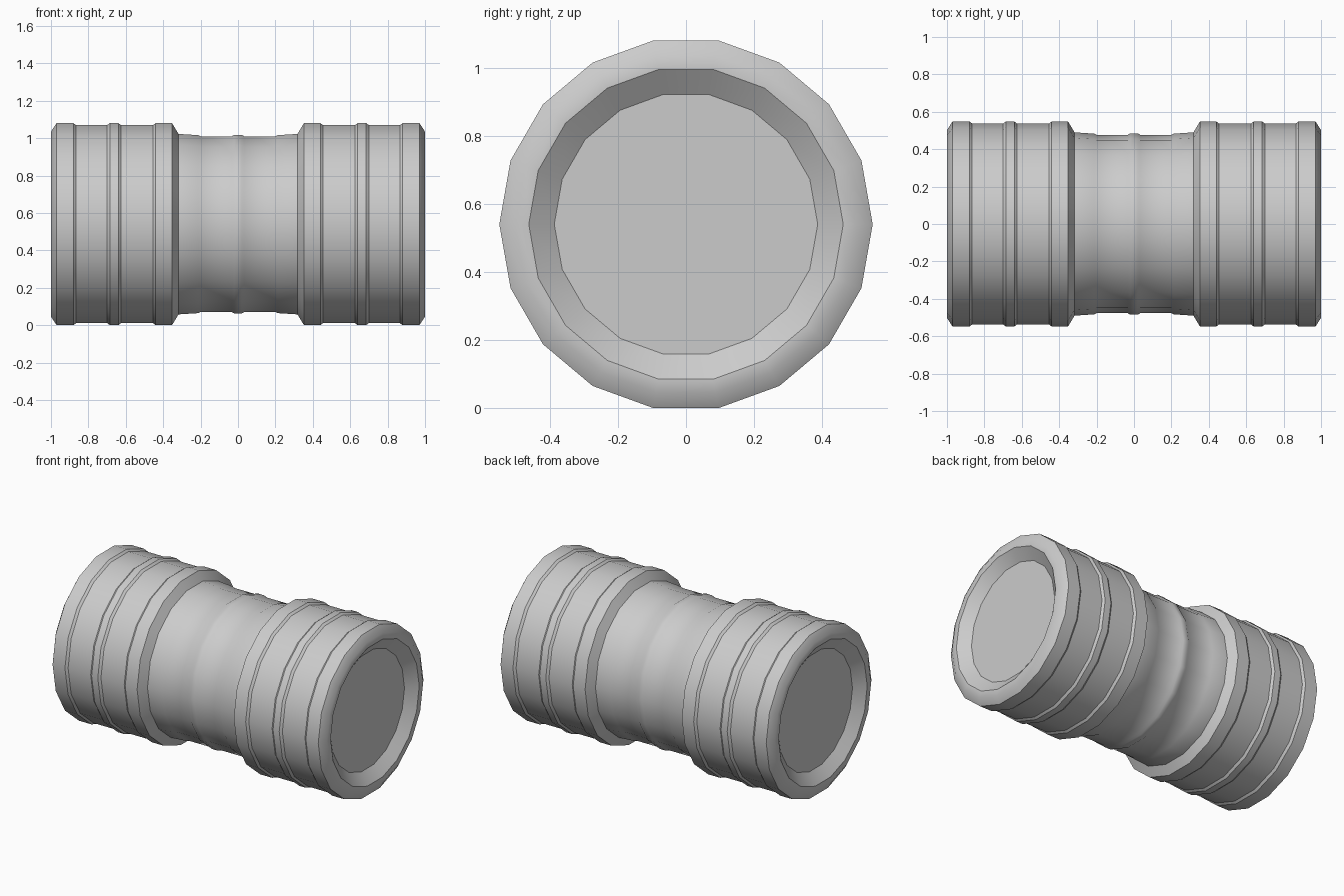
import bpy, bmesh
from math import cos, sin, tau, radians

SIDES = 18
R = 0.5485                                # outer radius
AXIS_Z = R * cos(radians(10))             # rests on a flat facet

cube = bpy.data.objects.get("Cube")
if cube:
    bpy.data.objects.remove(cube, do_unlink=True)

grey = bpy.data.materials.new("grey")
grey.use_nodes = True
grey.diffuse_color = (0.6, 0.6, 0.6, 1)
grey.node_tree.nodes["Principled BSDF"].inputs["Base Color"].default_value = (0.6, 0.6, 0.6, 1)


def mirrored(profile):
    return [(-x, r) for x, r in reversed(profile)]


def lathe(name, profile, cap=None):
    """Turn an (x, radius) profile around the long axis; cap is 'first' or 'last'."""
    bm = bmesh.new()
    rings = [[bm.verts.new((x, r * cos(tau * i / SIDES), r * sin(tau * i / SIDES)))
              for i in range(SIDES)] for x, r in profile]
    for a, b in zip(rings, rings[1:]):
        for i in range(SIDES):
            j = (i + 1) % SIDES
            bm.faces.new((a[i], a[j], b[j], b[i]))
    if cap == "last":
        bm.faces.new(rings[-1])
    elif cap == "first":
        bm.faces.new(rings[0][::-1])
    mesh = bpy.data.meshes.new(name)
    bm.to_mesh(mesh)
    bm.free()
    mesh.materials.append(grey)
    obj = bpy.data.objects.new(name, mesh)
    obj.location.z = AXIS_Z
    bpy.context.collection.objects.link(obj)
    bpy.ops.object.select_all(action="DESELECT")
    obj.select_set(True)
    bpy.context.view_layer.objects.active = obj
    bpy.ops.object.shade_smooth_by_angle(angle=radians(35))
    return obj


# Narrow waist with a thin central rib
waist_half = [(0.02, 0.485), (0.033, 0.477), (0.2, 0.477), (0.212, 0.483), (0.32, 0.49)]
lathe("waist", mirrored(waist_half) + waist_half)

# Wide collar: inner taper, inner band, middle rib, outer band, chamfered rim
GROOVE = 0.537
collar = [(0.318, 0.49), (0.353, R), (0.44, R), (0.455, GROOVE),
          (0.625, GROOVE), (0.64, R), (0.685, R), (0.7, GROOVE),
          (0.865, GROOVE), (0.88, R), (0.97, R), (1, 0.502), (1, 0.462)]

# Sunken end: sloping wall closed by a flat disc
recess = [(1, 0.462), (0.945, 0.387)]

lathe("left_collar", collar)
lathe("right_collar", mirrored(collar))
lathe("left_end_recess", recess, "last")
lathe("right_end_recess", mirrored(recess), "first")
